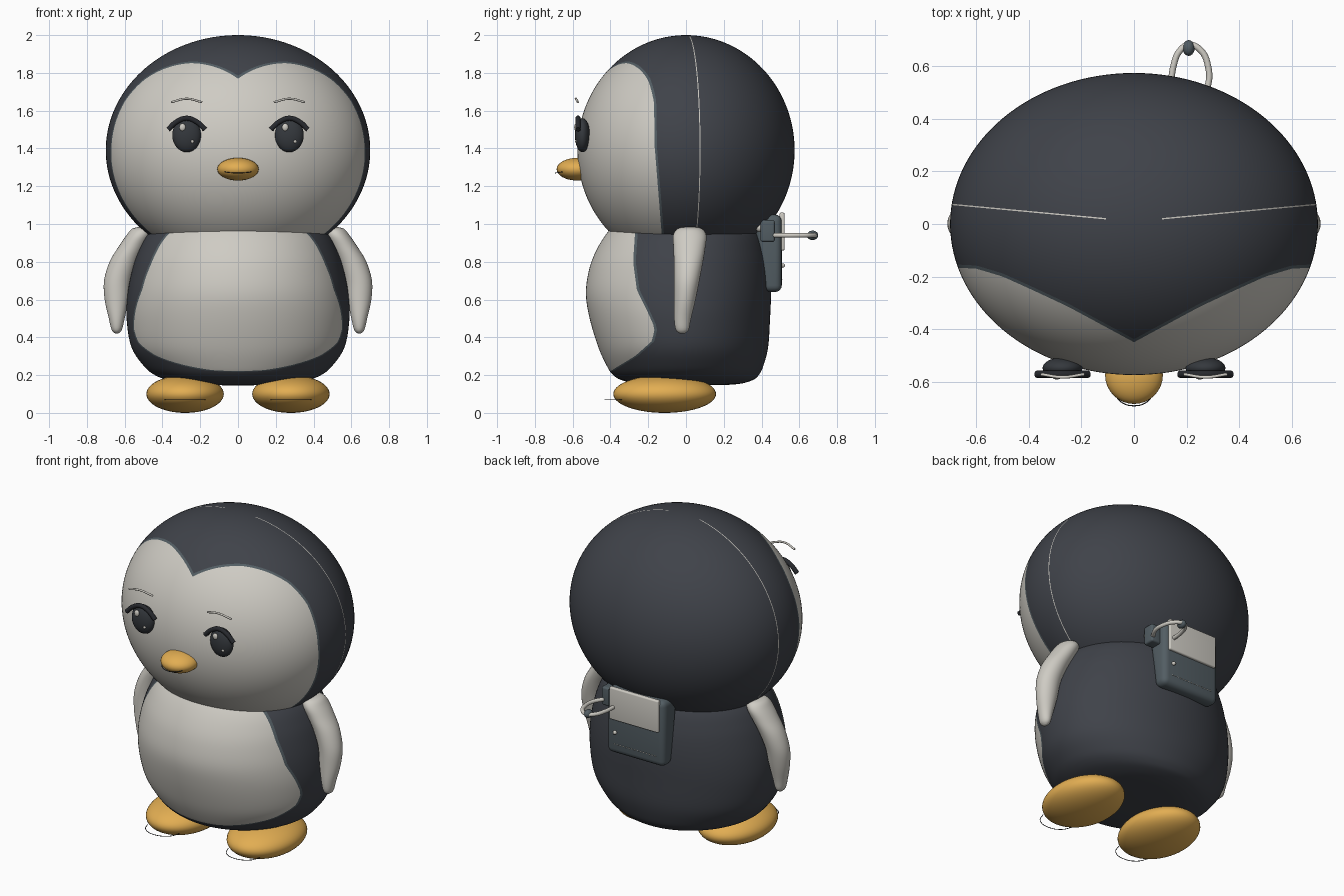
import bpy, bmesh, math
from mathutils import Matrix, Vector

old = bpy.data.objects.get("Cube")
if old:
    bpy.data.objects.remove(old)


def material(name, rgb, rough=0.6):
    m = bpy.data.materials.new(name)
    m.use_nodes = True
    m.diffuse_color = (*rgb, 1)
    node = next(n for n in m.node_tree.nodes if n.type == 'BSDF_PRINCIPLED')
    node.inputs["Base Color"].default_value = (*rgb, 1)
    node.inputs["Roughness"].default_value = rough
    return m


CHARCOAL = material("charcoal", (0.05, 0.055, 0.067))
PALE = material("pale_grey", (0.62, 0.6, 0.55))
ORANGE = material("orange", (0.76, 0.42, 0.085))
SLATE = material("slate", (0.085, 0.11, 0.125))
EYE = material("eye_dark", (0.035, 0.04, 0.047))
LASH = material("lash_black", (0.02, 0.022, 0.027))


def finish(name, bm, mats, angle=40):
    bmesh.ops.recalc_face_normals(bm, faces=bm.faces)
    me = bpy.data.meshes.new(name)
    bm.to_mesh(me)
    bm.free()
    for m in mats:
        me.materials.append(m)
    ob = bpy.data.objects.new(name, me)
    bpy.context.collection.objects.link(ob)
    bpy.ops.object.select_all(action='DESELECT')
    ob.select_set(True)
    bpy.context.view_layer.objects.active = ob
    bpy.ops.object.shade_smooth_by_angle(angle=math.radians(angle))
    return ob


def ellipsoid_bm(centre, radii, u=32, v=20):
    bm = bmesh.new()
    bmesh.ops.create_uvsphere(bm, u_segments=u, v_segments=v, radius=1)
    bmesh.ops.transform(bm, verts=bm.verts,
                        matrix=Matrix.Translation(centre) @ Matrix.Diagonal((*radii, 1)))
    return bm


def ellipsoid(name, centre, radii, mat, u=32, v=20):
    return finish(name, ellipsoid_bm(centre, radii, u, v), [mat])


def smooth_rows(rows, steps):
    # Catmull-Rom interpolation between section rows
    pts = [Vector(r) for r in rows]
    out = []
    for i in range(len(pts) - 1):
        a, b, c, d = pts[max(i - 1, 0)], pts[i], pts[i + 1], pts[min(i + 2, len(pts) - 1)]
        for k in range(steps):
            t = k / steps
            out.append((b * 2 + (c - a) * t + (a * 2 - b * 5 + c * 4 - d) * t ** 2
                        + (b * 3 - a - c * 3 + d) * t ** 3) / 2)
    return out + [pts[-1]]


def loft_bm(rows, steps=4, seg=96):
    # each row: z, centre x, centre y, x radius, front radius, back radius
    bm = bmesh.new()
    rings = []
    for z, cx, cy, rx, front, back in smooth_rows(rows, steps):
        ring = []
        for k in range(seg):
            a = math.tau * k / seg
            s = math.sin(a)
            ring.append(bm.verts.new((cx + rx * math.cos(a), cy + s * (back if s > 0 else front), z)))
        rings.append(ring)
    for r0, r1 in zip(rings, rings[1:]):
        for k in range(seg):
            j = (k + 1) % seg
            bm.faces.new((r0[k], r0[j], r1[j], r1[k]))
    bm.faces.new(rings[0])
    bm.faces.new(rings[-1])
    return bm


def cut(bm, f):
    # cut a clean edge loop into the surface where f changes sign
    val = {v: f(v.co) or 1e-6 for v in bm.verts}
    new = set()
    for e in list(bm.edges):
        a, b = e.verts
        if val[a] * val[b] < 0:
            new.add(bmesh.utils.edge_split(e, a, val[a] / (val[a] - val[b]))[1])
    for face in list(bm.faces):
        pair = [v for v in face.verts if v in new]
        if len(pair) == 2:
            bmesh.utils.face_split(face, pair[0], pair[1])


def mean(face, f):
    return sum(f(v.co) for v in face.verts) / len(face.verts)


def lerp_table(table, t):
    for (a, p), (b, q) in zip(table, table[1:]):
        if t <= b:
            return p + (q - p) * max(0, (t - a) / (b - a))
    return table[-1][1]


def tube(name, points, radius, mat):
    cu = bpy.data.curves.new(name, 'CURVE')
    cu.dimensions = '3D'
    cu.bevel_depth = radius
    cu.bevel_resolution = 3
    cu.use_fill_caps = True
    sp = cu.splines.new('BEZIER')
    sp.bezier_points.add(len(points) - 1)
    for bp, p in zip(sp.bezier_points, points):
        bp.co = p
        bp.handle_left_type = bp.handle_right_type = 'AUTO'
    cu.materials.append(mat)
    ob = bpy.data.objects.new(name, cu)
    bpy.context.collection.objects.link(ob)


def rounded_box(name, lo, hi, bevel, mat, lean=0):
    bm = bmesh.new()
    bmesh.ops.create_cube(bm, size=1)
    lo, hi = Vector(lo), Vector(hi)
    for v in bm.verts:
        leaning = v.co.y < 0 and v.co.z > 0
        v.co = [l + (c + 0.5) * (h - l) for l, h, c in zip(lo, hi, v.co)]
        if leaning:
            v.co.y -= lean
    bmesh.ops.bevel(bm, geom=bm.edges[:], offset=bevel, segments=4, profile=0.5, affect='EDGES')
    return finish(name, bm, [mat], 35)


# Head: dark hood, rimmed pale face, thin pale seam over the crown
HOOD = [(0, -.45), (.25, -.315), (.4, -.245), (.5, -.2), (.6, -.17), (.7, -.165)]


def hood(p):
    edge = lerp_table(HOOD, abs(p.x)) if p.z > 1.4 else -.165 + .08 * (1.4 - p.z)
    return p.y - edge


def seam(p):
    return p.y - .01 - .093 * abs(p.x)


bm = ellipsoid_bm((0, 0, 1.39), (.7, .575, .61), 128, 80)
for f in (hood, lambda p: hood(p) - .012, lambda p: seam(p) - .0025, lambda p: seam(p) + .0025):
    cut(bm, f)
for face in bm.faces:
    h, s = mean(face, hood), mean(face, seam)
    on_seam = abs(s) < .0026 and abs(face.calc_center_median().x) > .1
    face.material_index = 1 if h < 0 or on_seam else 2 if h < .012 else 0
finish("head", bm, [CHARCOAL, PALE, SLATE])

# Body: dark back, rimmed pale belly
BELLY = [(.19, -.56), (.22, -.4), (.24, -.37), (.3, -.27), (.38, -.18), (.45, -.165),
         (.55, -.21), (.65, -.26), (.8, -.28), (.95, -.27)]


def belly(p):
    return p.y - lerp_table(BELLY, p.z)


BODY = [(.146, .05, .05, .05), (.15, .25, .2, .25), (.17, .36, .33, .345), (.2, .44, .385, .385),
        (.25, .5, .42, .41), (.35, .565, .465, .435), (.5, .59, .51, .445), (.63, .585, .53, .45),
        (.75, .562, .515, .445), (.85, .53, .48, .43), (.95, .475, .42, .4), (1.05, .36, .33, .33)]
bm = loft_bm([(z, 0, 0, rx, fr, bk) for z, rx, fr, bk in BODY], 5, 128)
cut(bm, belly)
cut(bm, lambda p: belly(p) - .014)
for face in bm.faces:
    b = mean(face, belly)
    face.material_index = 1 if b < 0 else 2 if b < .014 else 0
finish("body", bm, [CHARCOAL, PALE, SLATE])

# Beak with mouth line
ellipsoid("beak", (0, -.575, 1.29), (.11, .11, .06), ORANGE)
tube("mouth_line", [(-.08, -.64, 1.278), (-.045, -.68, 1.272), (0, -.692, 1.27),
                    (.045, -.68, 1.272), (.08, -.64, 1.278)], .002, LASH)

# Paired parts
ARM = [(.985, .5, .02, .015, .02), (.975, .51, .02, .05, .065), (.94, .525, .02, .066, .088),
       (.88, .56, .018, .072, .085), (.8, .605, .013, .075, .077), (.7, .638, .004, .071, .067),
       (.6, .643, -.006, .063, .057), (.5, .642, -.018, .042, .045), (.44, .642, -.02, .027, .034),
       (.42, .642, -.02, .008, .012)]
for side, s in (("left", 1), ("right", -1)):
    bm = loft_bm([(z, s * x, y, rx, ry, ry) for z, x, y, rx, ry in ARM], 4, 32)
    finish(side + "_arm", bm, [PALE])
    ellipsoid(side + "_foot", (s * .28, -.113, .1), (.205, .272, .1), ORANGE, 48, 28)
    tube(side + "_toe_line", [(s * x, y, .07) for x, y in
                              ((.17, -.34), (.2, -.4), (.28, -.43), (.36, -.4), (.39, -.34))],
         .002, LASH)
    # Eye, lash, brow and highlights
    ex = s * .272
    ellipsoid(side + "_eye", (ex, -.548, 1.47), (.076, .04, .09), EYE)
    tube(side + "_lash", [(ex + dx, -.572, z) for dx, z in
                          ((-.098, 1.5), (-.055, 1.54), (0, 1.56), (.055, 1.54), (.098, 1.5))],
         .014, LASH)
    tube(side + "_brow", [(ex + dx, y, z) for dx, y, z in
                          ((-.082, -.572, 1.645), (0, -.583, 1.663), (.082, -.572, 1.645))],
         .006, PALE)
    ellipsoid(side + "_eye_highlight", (ex - .022, -.582, 1.512), (.017, .01, .02), PALE, 16, 10)
    ellipsoid(side + "_eye_spark", (ex + .03, -.58, 1.437), (.009, .007, .009), PALE, 12, 8)

# Back bag with flap, clasp, stitches, side block and carrying loop
rounded_box("bag", (-.2, .415, .64), (.2, .507, 1.05), .035, SLATE, .06)
rounded_box("bag_flap", (-.17, .495, .86), (.17, .522, 1.06), .008, PALE)
ellipsoid("bag_clasp", (.135, .512, .78), (.012, .012, .012), PALE, 16, 10)
for i in range(15):
    ellipsoid("bag_stitch", (-.14 + .02 * i, .507, .705), (.006, .003, .003), PALE, 8, 6)
rounded_box("side_block", (.19, .395, .905), (.26, .47, 1.02), .012, SLATE)
ellipsoid("side_block_knob", (.225, .39, .98), (.022, .022, .022), PALE, 20, 12)
tube("loop", [(.14, .5, .94), (.15, .6, .94), (.175, .66, .94), (.21, .682, .94),
              (.255, .66, .94), (.282, .6, .94), (.282, .53, .94), (.24, .45, .94)], .012, PALE)
ellipsoid("loop_knob", (.208, .67, .94), (.023, .03, .025), SLATE, 20, 12)
